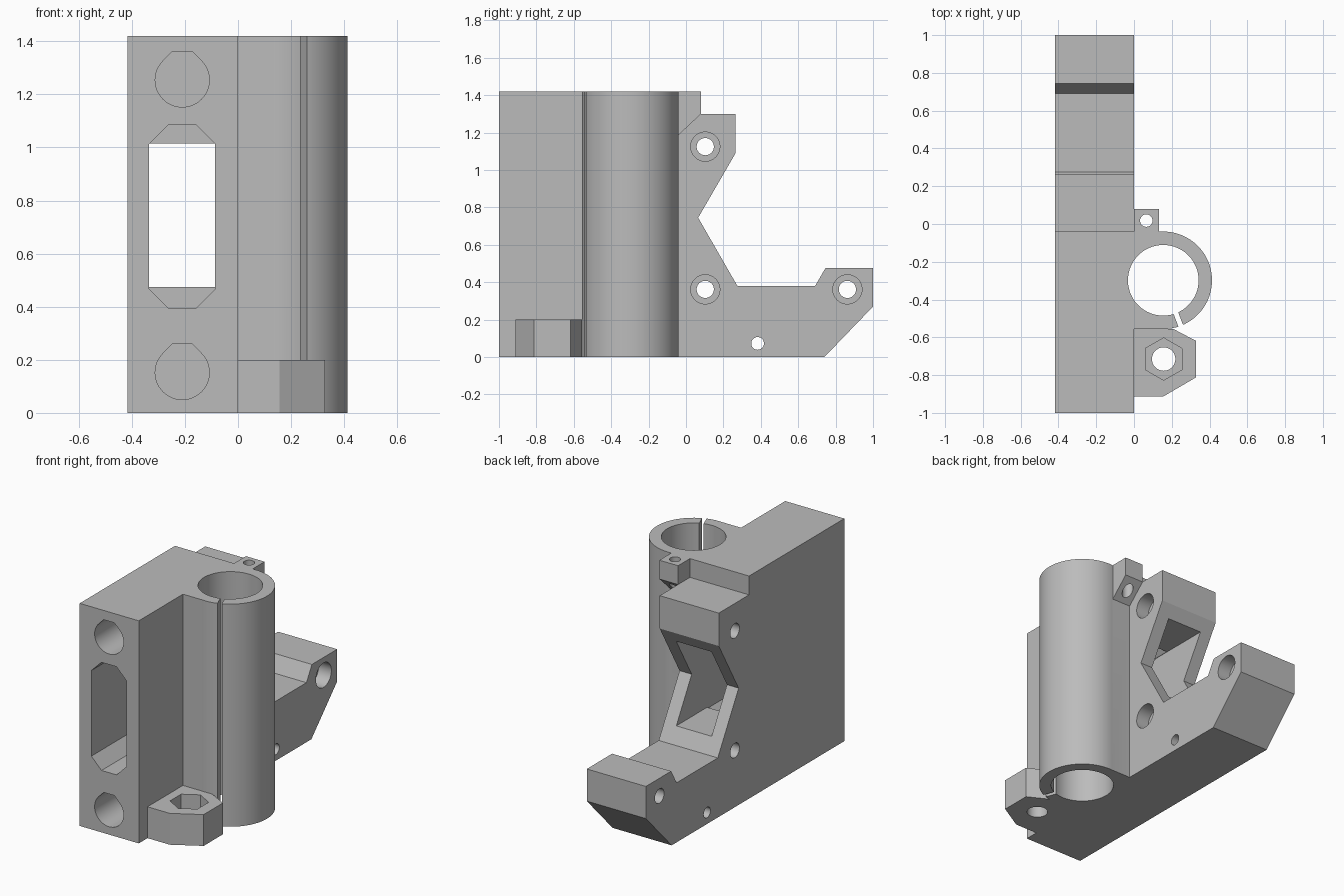
import bpy, bmesh
from math import sin, cos, pi, radians, sqrt
from mathutils import Vector

cube = bpy.data.objects.get("Cube")
if cube:
    bpy.data.objects.remove(cube, do_unlink=True)

grey = bpy.data.materials.new("light_grey_plastic")
grey.use_nodes = True
grey.diffuse_color = (0.5, 0.5, 0.5, 1)
grey.node_tree.nodes["Principled BSDF"].inputs["Base Color"].default_value = (0.5, 0.5, 0.5, 1)


def prism(name, points, axis, lo, hi):
    """Extrude a flat outline along one axis."""
    place = {"x": lambda a, b, d: (d, a, b),
             "y": lambda a, b, d: (a, d, b),
             "z": lambda a, b, d: (a, b, d)}[axis]
    bm = bmesh.new()
    face = bm.faces.new([bm.verts.new(place(a, b, lo)) for a, b in points])
    ext = bmesh.ops.extrude_face_region(bm, geom=[face])
    verts = [v for v in ext["geom"] if isinstance(v, bmesh.types.BMVert)]
    bmesh.ops.translate(bm, verts=verts, vec=Vector(place(0, 0, hi - lo)))
    bmesh.ops.recalc_face_normals(bm, faces=bm.faces)
    mesh = bpy.data.meshes.new(name)
    bm.to_mesh(mesh)
    bm.free()
    mesh.materials.append(grey)
    obj = bpy.data.objects.new(name, mesh)
    bpy.context.collection.objects.link(obj)
    return obj


def ring(a, b, r, n=48, turn=0.0):
    return [(a + r * cos(turn + 2 * pi * i / n), b + r * sin(turn + 2 * pi * i / n)) for i in range(n)]


def teardrop(a, b, r, top):
    """Round below, 45 degree shoulders and a flat top."""
    arc = [(a + r * cos(t), b + r * sin(t)) for t in
           [radians(135 + 270 * i / 36) for i in range(37)]]
    w = r * sqrt(2) - top
    return arc + [(a + w, b + top), (a - w, b + top)]


def combine(target, other, operation):
    mod = target.modifiers.new(operation, "BOOLEAN")
    mod.operation = operation
    mod.solver = "EXACT"
    mod.object = other
    bpy.context.view_layer.objects.active = target
    bpy.ops.object.modifier_apply(modifier=mod.name)
    bpy.data.objects.remove(other, do_unlink=True)


def add(*args):
    combine(body, prism(*args), "UNION")


def cut(*args):
    combine(body, prism(*args), "DIFFERENCE")


LEFT, TOP = -0.417, 1.42
CX, CY = 0.155, -0.298        # clamp tube centre
NX, NY = 0.157, -0.715        # nut bracket centre

# Main plate with the V notch and rear foot
body = prism("carriage_body", [
    (-1, 0), (0.74, 0), (1, 0.27), (1, 0.475), (0.745, 0.475), (0.69, 0.38),
    (0.275, 0.38), (0.065, 0.745), (0.265, 1.09), (0.265, 1.3), (-0.04, 1.3),
    (-0.04, TOP), (-1, TOP)], "x", LEFT, 0)

# Clamp tube and the web joining it to the plate
web = [(-0.1, -0.555), (CX, -0.555), (CX, -0.041), (-0.1, -0.041)]
add("tube_web", web, "z", 0, TOP)
add("clamp_tube", ring(CX, CY, 0.258, 96), "z", 0, TOP)
cut("tube_bore", ring(CX, CY, 0.187, 96), "z", -0.1, TOP + 0.1)

# Narrow slit in the tube wall
d = Vector((cos(radians(-69)), sin(radians(-69))))
n = Vector((-d.y, d.x)) * 0.013
c = Vector((CX, CY))
slit = [c + d * r + n * s for r, s in ((0.1, -1), (0.3, -1), (0.3, 1), (0.1, 1))]
cut("tube_slit", [tuple(p) for p in slit], "z", -0.1, TOP + 0.1)

# Nut bracket with hexagonal pocket
add("nut_bracket", [(-0.05, -0.555), (0.207, -0.555), (0.327, -0.618), (0.327, -0.813),
                    (NX, -0.912), (-0.05, -0.912)], "z", 0, 0.2)
cut("bracket_hole", ring(NX, NY, 0.062), "z", -0.1, 0.3)
cut("nut_pocket", ring(NX, NY, 0.112, 6, pi / 2), "z", 0.1, 0.3)

# Small lug at the top
add("top_lug", [(-0.1, TOP), (0.08, TOP), (0.08, 1.3), (-0.042, 1.185), (-0.1, 1.185)], "x", 0, 0.132)
cut("lug_hole", ring(0.065, 0.018, 0.033, 32), "z", 1.1, 1.5)

# Front slot with chamfered ends, opening into a square window behind
X0, X1, C = -0.335, -0.086, 0.072
Z0, Z1 = 0.395, 1.085
cut("front_slot", [(X0 + C, Z0), (X1 - C, Z0), (X1, Z0 + C), (X1, Z1 - C),
                   (X1 - C, Z1), (X0 + C, Z1), (X0, Z1 - C), (X0, Z0 + C)], "y", -1.1, -0.09)
cut("rear_window", [(X0, 0.475), (X1, 0.475), (X1, 1.015), (X0, 1.015)], "y", -0.2, 0.5)

# Blind rod sockets in the front
for z in (0.152, 1.254):
    cut("rod_socket", teardrop(-0.21, z, 0.102, 0.107), "y", -1.1, -0.2)

# Counterbored screw holes through the plate
for y, z in ((0.103, 1.125), (0.103, 0.362), (0.863, 0.362)):
    cut("screw_hole", ring(y, z, 0.046), "x", -0.6, 0.1)
    cut("screw_head_recess", ring(y, z, 0.078), "x", -0.09, 0.1)
cut("pin_hole", ring(0.383, 0.073, 0.034, 32), "x", -0.6, 0.1)

bpy.ops.object.select_all(action="DESELECT")
body.select_set(True)
bpy.context.view_layer.objects.active = body
bpy.ops.object.shade_smooth_by_angle(angle=radians(25))
